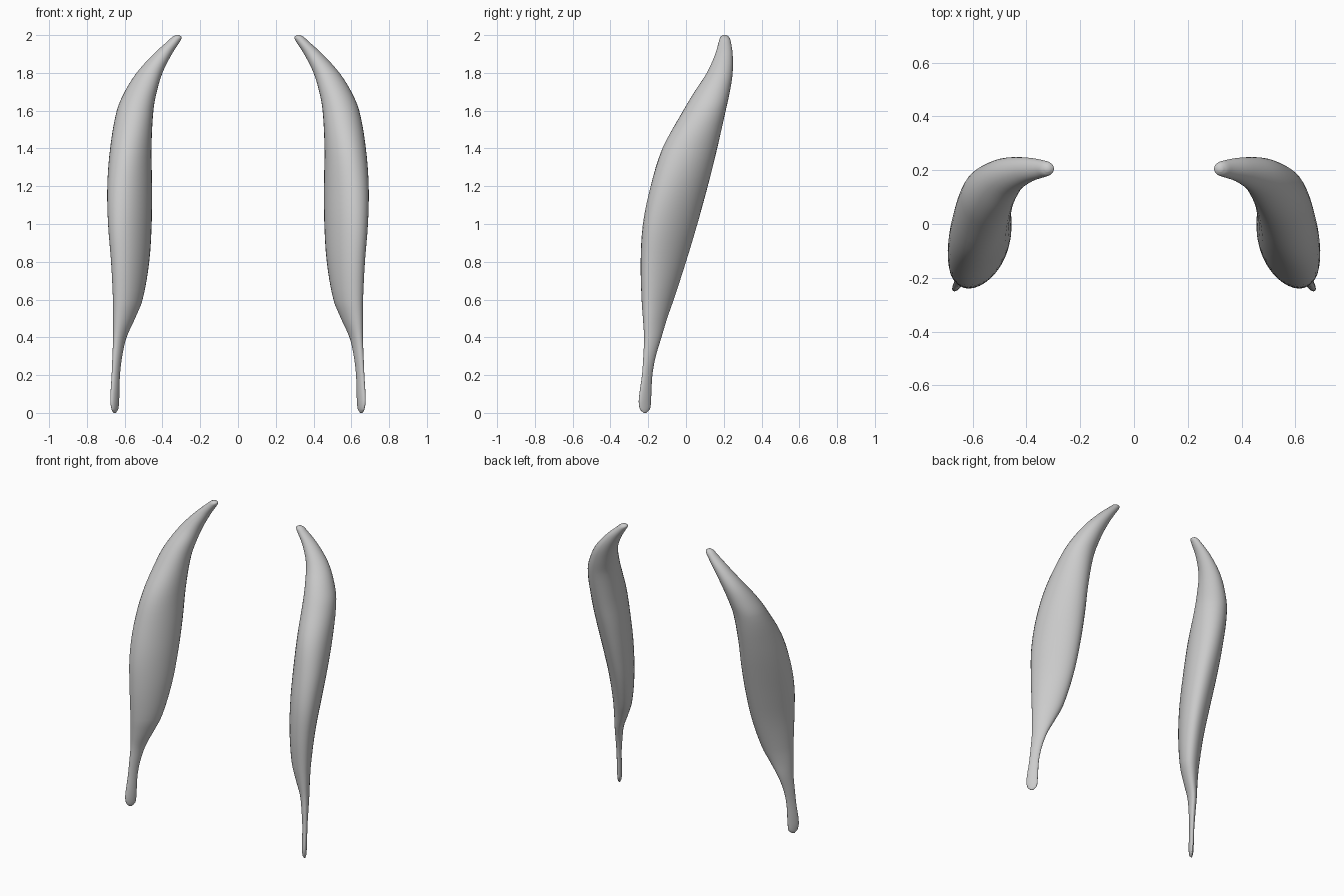
import bpy
import bmesh
import math
from mathutils import Vector

cube = bpy.data.objects.get("Cube")
if cube:
    bpy.data.objects.remove(cube, do_unlink=True)

# One flat colour for both bands
grey = bpy.data.materials.new("light grey")
grey.use_nodes = True
colour = (0.6, 0.6, 0.6, 1.0)
grey.diffuse_color = colour
grey.node_tree.nodes["Principled BSDF"].inputs["Base Color"].default_value = colour

# Stations along the band: height, inner x, outer x, front y, back y, skew
STATIONS = [
    (0.00, .646, .660, -.225, -.210, -.5),
    (0.02, .634, .670, -.244, -.191, -.6),
    (0.07, .629, .676, -.250, -.185, -.6),
    (0.20, .625, .669, -.233, -.178, -.5),
    (0.30, .613, .665, -.226, -.160, -.4),
    (0.40, .590, .661, -.222, -.130, -.4),
    (0.50, .545, .661, -.228, -.100, -.4),
    (0.60, .505, .662, -.235, -.065, -.4),
    (0.80, .470, .672, -.240, .000, -.4),
    (1.00, .457, .688, -.228, .060, -.36),
    (1.20, .455, .692, -.187, .115, -.28),
    (1.40, .458, .677, -.125, .165, -.15),
    (1.60, .448, .642, -.015, .210, 0),
    (1.70, .430, .600, .045, .232, 0),
    (1.80, .400, .537, .110, .247, 0),
    (1.90, .350, .447, .155, .247, 0),
    (1.97, .305, .370, .175, .236, 0),
    (1.99, .298, .348, .182, .228, 0),
    (2.00, .312, .330, .195, .214, 0),
]
SIDES = 32
STEPS = 4


def smooth_stations(rows):
    """Refine the stations with a spline through them, parametrised by height."""
    def slope(i, k):
        a, b = rows[max(i - 1, 0)], rows[min(i + 1, len(rows) - 1)]
        return (b[k] - a[k]) / (b[0] - a[0])

    fine = []
    for i in range(len(rows) - 1):
        p, q = rows[i], rows[i + 1]
        h = q[0] - p[0]
        for s in range(STEPS):
            t = s / STEPS
            t2, t3 = t * t, t * t * t
            row = [p[0] + h * t]
            for k in range(1, len(p)):
                row.append((2 * t3 - 3 * t2 + 1) * p[k] + (3 * t2 - 2 * t3) * q[k]
                           + (t3 - 2 * t2 + t) * h * slope(i, k)
                           + (t3 - t2) * h * slope(i + 1, k))
            fine.append(row)
    fine.append(list(rows[-1]))
    return fine


def section(z, x0, x1, y0, y1, skew):
    """Skewed oval, flatter on its outer back face, fitted to the given extents."""
    phase = math.asin(skew)
    points = []
    for i in range(SIDES):
        a = math.tau * i / SIDES
        x, y = math.cos(a), math.sin(a + phase)
        push = max(0, x + y) * 0.2 * abs(skew)
        points.append((x - push, y - push))
    xs, ys = [p[0] for p in points], [p[1] for p in points]

    def fit(v, vals, lo, hi):
        return lo + (hi - lo) * (v - min(vals)) / (max(vals) - min(vals))

    return [Vector((fit(x, xs, x0, x1), fit(y, ys, y0, y1), z)) for x, y in points]


def make_band(name, side):
    bm = bmesh.new()
    rings = []
    for row in smooth_stations(STATIONS):
        rings.append([bm.verts.new((side * p.x, p.y, p.z)) for p in section(*row)])
    for low, high in zip(rings, rings[1:]):
        for i in range(SIDES):
            j = (i + 1) % SIDES
            bm.faces.new((low[i], low[j], high[j], high[i]))
    bm.faces.new(rings[0])
    bm.faces.new(rings[-1])
    bmesh.ops.recalc_face_normals(bm, faces=bm.faces)
    for face in bm.faces:
        face.smooth = True
    mesh = bpy.data.meshes.new(name)
    bm.to_mesh(mesh)
    bm.free()
    mesh.materials.append(grey)
    obj = bpy.data.objects.new(name, mesh)
    bpy.context.collection.objects.link(obj)


# Mirrored pair
make_band("left_muscle_band", 1)
make_band("right_muscle_band", -1)
